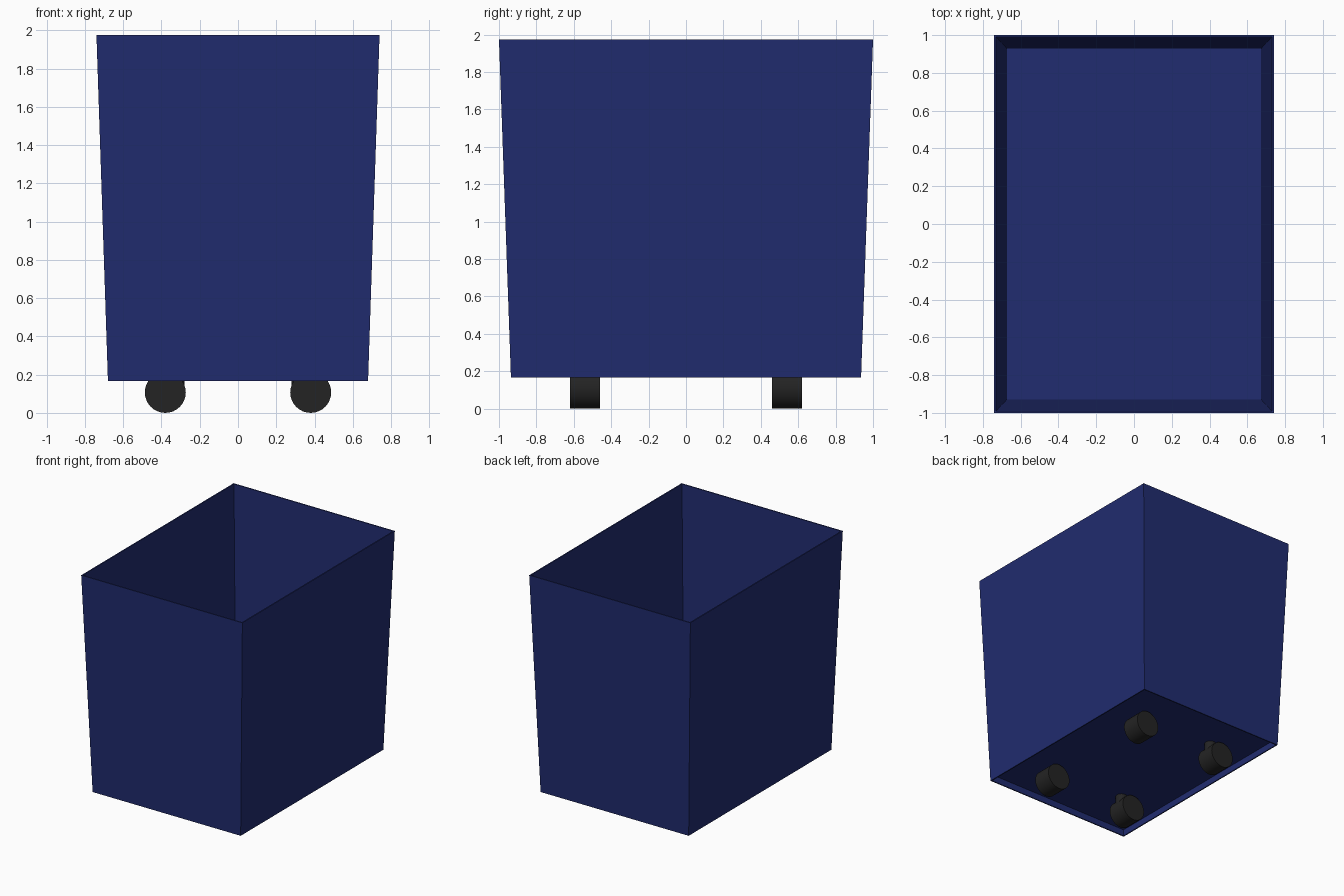
import bpy, bmesh, math

if "Cube" in bpy.data.objects:
    bpy.data.objects.remove(bpy.data.objects["Cube"])


def material(name, rgb):
    m = bpy.data.materials.new(name)
    m.diffuse_color = (*rgb, 1)
    m.use_nodes = True
    m.node_tree.nodes["Principled BSDF"].inputs["Base Color"].default_value = m.diffuse_color
    return m


BLUE = material("blue_plastic", (0.015, 0.025, 0.16))
BLACK = material("black_rubber", (0.017, 0.017, 0.017))

Z0, Z1 = 0.167, 1.975          # body bottom and rim heights
BOTTOM, TOP = (0.68, 0.936), (0.74, 1.0)
WALL = 0.01


def half_size(z, inset=0.0):
    """Half width and depth of the tapered body at height z."""
    t = (z - Z0) / (Z1 - Z0)
    return [a + (b - a) * t - inset for a, b in zip(BOTTOM, TOP)]


def ring(bm, z, inset):
    x, y = half_size(z, inset)
    return [bm.verts.new((sx * x, sy * y, z))
            for sx, sy in ((-1, -1), (1, -1), (1, 1), (-1, 1))]


def loft(name, sections, mat, closed=False):
    """Skin rectangular sections; closed joins last to first, otherwise caps the ends."""
    bm = bmesh.new()
    rings = [ring(bm, z, inset) for z, inset in sections]
    pairs = list(zip(rings, rings[1:]))
    if closed:
        pairs.append((rings[-1], rings[0]))
    else:
        bm.faces.new(rings[0])
        bm.faces.new(rings[-1])
    for a, b in pairs:
        for i in range(4):
            j = (i + 1) % 4
            bm.faces.new((a[i], a[j], b[j], b[i]))
    bmesh.ops.recalc_face_normals(bm, faces=bm.faces)
    me = bpy.data.meshes.new(name)
    bm.to_mesh(me)
    bm.free()
    ob = bpy.data.objects.new(name, me)
    bpy.context.collection.objects.link(ob)
    me.materials.append(mat)


def cylinder(name, radius, depth, loc, rot=(0, 0, 0)):
    bpy.ops.mesh.primitive_cylinder_add(vertices=32, radius=radius, depth=depth,
                                        location=loc, rotation=rot)
    ob = bpy.context.object
    ob.name = name
    ob.data.materials.append(BLACK)
    bpy.ops.object.shade_smooth_by_angle(angle=math.radians(30))


# Tapered open walls, reaching below the floor as a short skirt
loft("bin_walls", [(Z0, 0), (Z1, 0), (Z1, WALL), (Z0, WALL)], BLUE, closed=True)

# Recessed floor panel
loft("bin_floor", [(0.222, WALL / 2), (0.234, WALL / 2)], BLUE)

# Four casters, each with a stem set inward of its wheel
for sx, side in ((-1, "left"), (1, "right")):
    for sy, end in ((-1, "front"), (1, "back")):
        cylinder(f"{end}_{side}_wheel", 0.107, 0.16, (sx * 0.38, sy * 0.54, 0.107),
                 (math.pi / 2, 0, 0))
        cylinder(f"{end}_{side}_stem", 0.045, 0.10, (sx * 0.325, sy * 0.54, 0.175))
